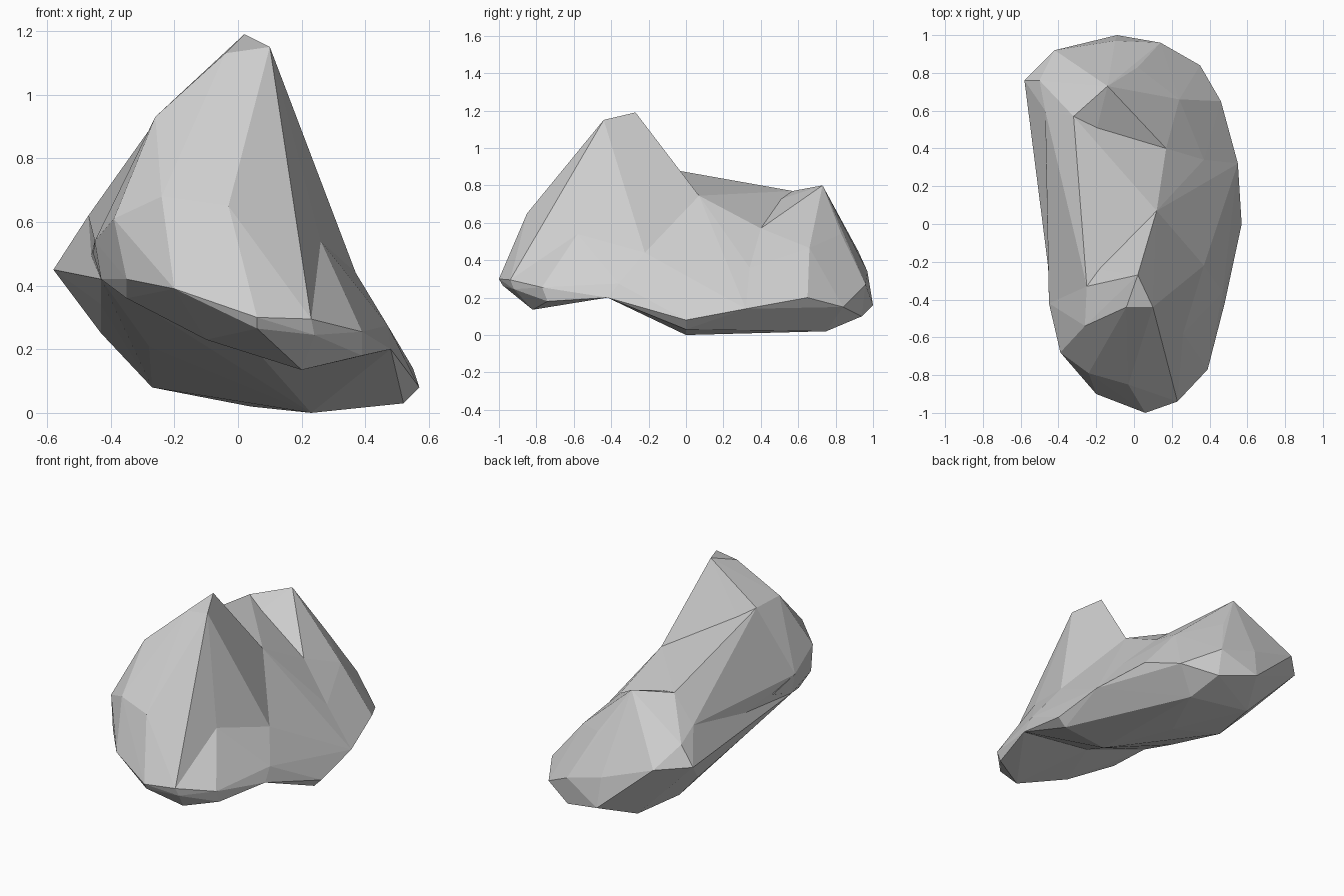
import bpy, bmesh

if "Cube" in bpy.data.objects:
    bpy.data.objects.remove(bpy.data.objects["Cube"])

stone = bpy.data.materials.new("stone_grey")
stone.diffuse_color = (0.63, 0.63, 0.63, 1.0)
stone.use_nodes = True
stone.node_tree.nodes["Principled BSDF"].inputs["Base Color"].default_value = stone.diffuse_color


def faceted_block(name, points):
    """Chiselled block: the flat-faced hull around a few corner points."""
    bm = bmesh.new()
    for p in points:
        bm.verts.new(p)
    res = bmesh.ops.convex_hull(bm, input=bm.verts[:])
    spare = {g for key in ("geom_interior", "geom_unused")
             for g in res[key] if isinstance(g, bmesh.types.BMVert)}
    bmesh.ops.delete(bm, geom=list(spare), context='VERTS')
    bmesh.ops.recalc_face_normals(bm, faces=bm.faces[:])
    mesh = bpy.data.meshes.new(name)
    bm.to_mesh(mesh)
    bm.free()
    mesh.materials.append(stone)
    obj = bpy.data.objects.new(name, mesh)
    bpy.context.collection.objects.link(obj)
    return obj


# corners where several masses of the boulder meet
saddle = (0.12, 0.07, 0.745)
ridge_front, ridge_back = (-0.25, -0.33, 0.93), (-0.32, 0.57, 0.77)
flank, hip = (0.37, -0.22, 0.44), (0.37, 0.34, 0.36)
hollow = (0.17, 0.40, 0.57)
left_front, left_low = (-0.45, -0.42, 0.54), (-0.43, -0.42, 0.42)
left_mid, left_back = (-0.462, 0.13, 0.49), (-0.47, 0.60, 0.62)
left_under = (-0.43, 0.0, 0.34)
notch_right = [(0.47, -0.36, 0.275), (0.48, -0.42, 0.20)]
notch_under = (0.0, -0.42, 0.26)
right_base = [(0.57, 0.0, 0.08), (0.52, 0.0, 0.03), (0.23, 0.0, 0.0),
              (0.55, 0.32, 0.14)]
slope_foot = [(0.06, -1.0, 0.30), (0.23, -0.94, 0.295),
              (-0.20, -0.90, 0.39), (-0.35, -0.72, 0.42)]
knee = (0.26, -0.58, 0.54)

# long rear mass with the lower hump
rear = [
    ridge_back, hollow, hip, left_low, left_mid, left_back, left_under,
    notch_under,
    # hump and shoulders
    (-0.14, 0.73, 0.80), (0.24, 0.66, 0.465), (-0.50, 0.76, 0.57),
    (-0.58, 0.76, 0.45), (-0.42, 0.92, 0.45), (0.02, 0.83, 0.54),
    (0.14, 0.96, 0.27), (-0.10, 0.97, 0.34),
    # rim
    (-0.09, 1.0, 0.16), (0.35, 0.84, 0.15), (0.46, 0.65, 0.20),
    # underside
    (0.04, 0.40, 0.02), (0.20, 0.75, 0.02), (0.15, 0.94, 0.10),
    (-0.21, 0.77, 0.07), (-0.27, 0.45, 0.08), (-0.43, 0.50, 0.25),
    (-0.50, 0.75, 0.37), (-0.28, 0.0, 0.21),
] + right_base

# middle mass under the saddle
waist = [saddle, ridge_back, hollow, flank, hip, left_mid, left_under,
         left_low, notch_under, (-0.28, 0.0, 0.21)] + right_base + notch_right

# left ridge joining the crest to the hump
ridge = [saddle, ridge_front, ridge_back, left_front, left_low, left_mid,
         left_back, left_under, notch_under, (0.0, 0.1, 0.3)]

# tall front crest
crest = [
    saddle, ridge_front, flank, knee, left_front, left_low, notch_under,
    (-0.455, -0.20, 0.50),
    (0.02, -0.27, 1.19), (0.10, -0.44, 1.15), (-0.04, -0.44, 1.13),
    (-0.26, -0.54, 0.93),
    (-0.03, -0.85, 0.65), (-0.24, -0.79, 0.68), (-0.39, -0.68, 0.61),
] + slope_foot

# overhanging lip around the front foot
lip = [
    knee, flank, left_low, notch_under, (0.39, -0.77, 0.255),
    (0.06, -0.98, 0.265), (0.24, -0.92, 0.245), (0.39, -0.74, 0.18),
    (0.20, -0.82, 0.135), (-0.10, -0.72, 0.23), (-0.35, -0.60, 0.36),
] + notch_right + slope_foot

boulder = faceted_block("boulder", rear)
masses = [faceted_block("waist", waist),
          faceted_block("left_ridge", ridge),
          faceted_block("front_crest", crest),
          faceted_block("front_lip", lip)]

# fuse all masses into one closed stone
for mass in masses:
    mass.hide_render = True
    fuse = boulder.modifiers.new("fuse", 'BOOLEAN')
    fuse.operation = 'UNION'
    fuse.solver = 'EXACT'
    fuse.object = mass
bpy.context.view_layer.update()
fused = bpy.data.meshes.new_from_object(
    boulder.evaluated_get(bpy.context.evaluated_depsgraph_get()))
boulder.modifiers.clear()
boulder.data = fused
for mass in masses:
    bpy.data.objects.remove(mass)
